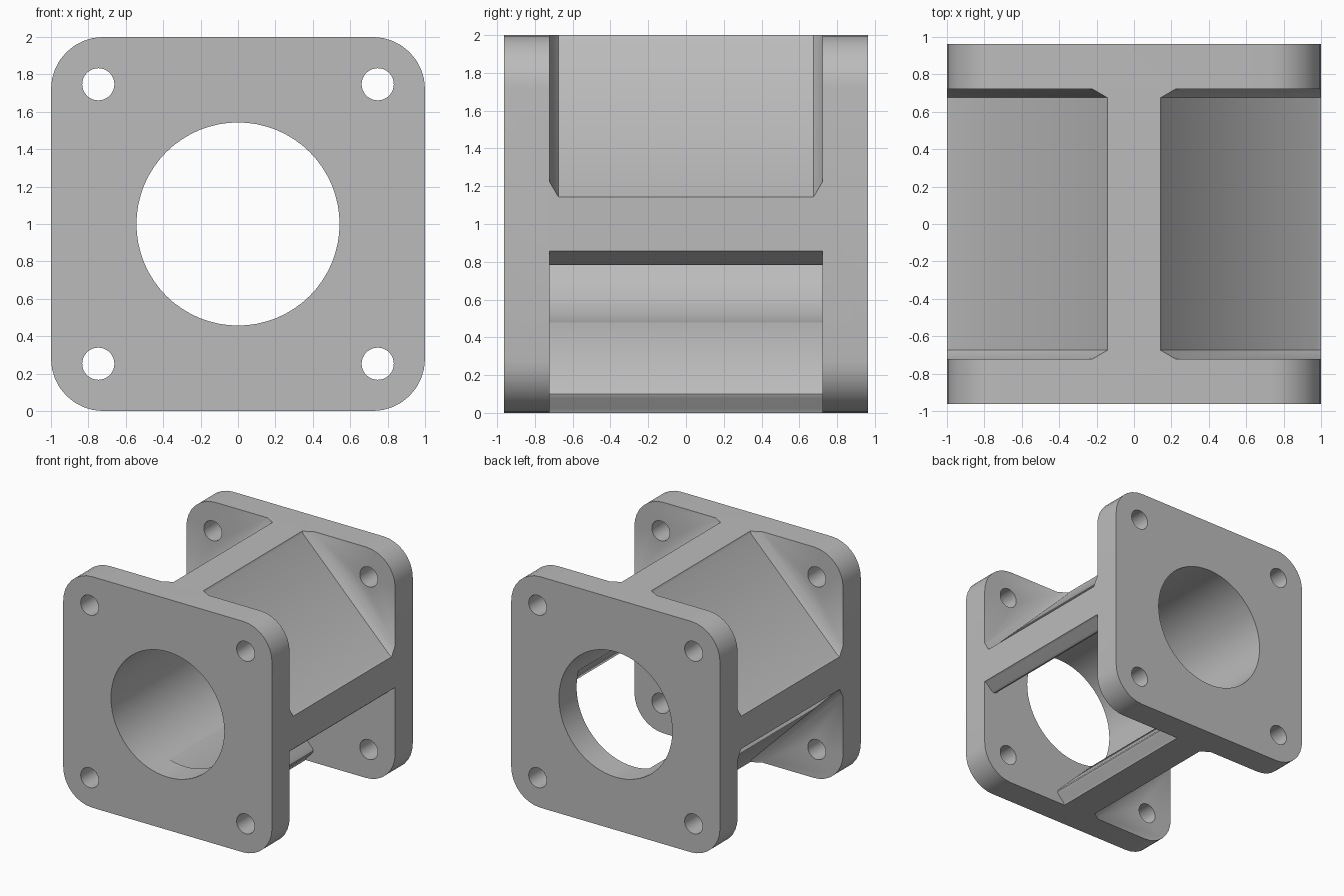
import bpy, bmesh, math
from mathutils import Vector

if "Cube" in bpy.data.objects:
    bpy.data.objects.remove(bpy.data.objects["Cube"])

R2 = math.sqrt(2)
HALF_Y, INNER_Y = 0.963, 0.722      # outer and inner faces of the flanges
FACE_D = 1.13 / R2                  # distance of sloped body faces from the axis


def loft(name, rings):
    """Closed solid through matching rings of points."""
    bm = bmesh.new()
    vs = [[bm.verts.new(p) for p in r] for r in rings]
    n = len(rings[0])
    for a, b in zip(vs, vs[1:]):
        for i in range(n):
            j = (i + 1) % n
            bm.faces.new((a[i], a[j], b[j], b[i]))
    bm.faces.new(vs[0])
    bm.faces.new(vs[-1])
    bmesh.ops.recalc_face_normals(bm, faces=bm.faces)
    me = bpy.data.meshes.new(name)
    bm.to_mesh(me)
    bm.free()
    ob = bpy.data.objects.new(name, me)
    bpy.context.collection.objects.link(ob)
    return ob


def prism(name, profile, h):
    """Extrude an (x, z) profile along y from -h to h."""
    return loft(name, [[(x, y, z) for x, z in profile] for y in (-h, h)])


def circle(cx, cz, r, n):
    return [(cx + r * math.cos(2 * math.pi * i / n),
             cz + r * math.sin(2 * math.pi * i / n)) for i in range(n)]


def turned(profile, sx, sz):
    """Map (outward, sideways) points to the diagonal quadrant (sx, sz)."""
    return [((d + t) / R2 * sx, 1 + (d - t) / R2 * sz) for d, t in profile]


# Rounded square block spanning both flanges
R = 0.28
outline = []
for k, (sx, sz) in enumerate([(1, 1), (-1, 1), (-1, -1), (1, -1)]):
    for i in range(9):
        a = math.radians(90 * k + 90 * i / 8)
        outline.append((sx * (1 - R) + R * math.cos(a),
                        1 + sz * (1 - R) + R * math.sin(a)))
mount = prism("flanged_mount", outline, HALF_Y)

cutters = []

# Three sloped sides with chamfered junctions to the flanges
for sx, sz in [(1, 1), (-1, 1), (-1, -1)]:
    rings = []
    for y, o in [(-INNER_Y, 0.057), (-0.675, 0), (0.675, 0), (INNER_Y, 0.057)]:
        d = FACE_D + o
        half = [(d, 0.585 - o), (d + 0.02, 0.635 - o), (1.7, 1.5)]
        prof = half + [(a, -b) for a, b in reversed(half)]
        rings.append([(x, y, z) for x, z in turned(prof, sx, sz)])
    cutters.append(loft("side_cutter", rings))

# Fourth side: sloped face with a window opened through to the bore
W, F = 0.475, 0.03
half = [(0.05, W), (FACE_D - F, W), (FACE_D - F * 0.3, W + F * 0.3),
        (FACE_D, W + F), (FACE_D, 0.585), (FACE_D + 0.02, 0.635), (1.7, 1.5)]
prof = half + [(a, -b) for a, b in reversed(half)]
cutters.append(prism("window_cutter", turned(prof, 1, -1), INNER_Y))

# Main bore and bolt holes
cutters.append(prism("bore_cutter", circle(0, 1, 0.543, 64), 1.2))
for sx in (-1, 1):
    for sz in (-1, 1):
        cutters.append(prism("bolt_cutter",
                             circle(sx * 0.747, 1 + sz * 0.747, 0.086, 32), 1.2))

bpy.context.view_layer.objects.active = mount
for c in cutters:
    m = mount.modifiers.new("cut", 'BOOLEAN')
    m.operation, m.solver, m.object = 'DIFFERENCE', 'EXACT', c
    bpy.ops.object.modifier_apply(modifier=m.name)
    bpy.data.objects.remove(c)

# Single plain metal colour
mat = bpy.data.materials.new("light_grey")
mat.diffuse_color = (0.5, 0.5, 0.5, 1)
mat.use_nodes = True
mat.node_tree.nodes["Principled BSDF"].inputs["Base Color"].default_value = mat.diffuse_color
mount.data.materials.clear()
mount.data.materials.append(mat)
for p in mount.data.polygons:
    p.material_index = 0

bpy.ops.object.select_all(action='DESELECT')
mount.select_set(True)
bpy.ops.object.shade_smooth_by_angle(angle=math.radians(35))
